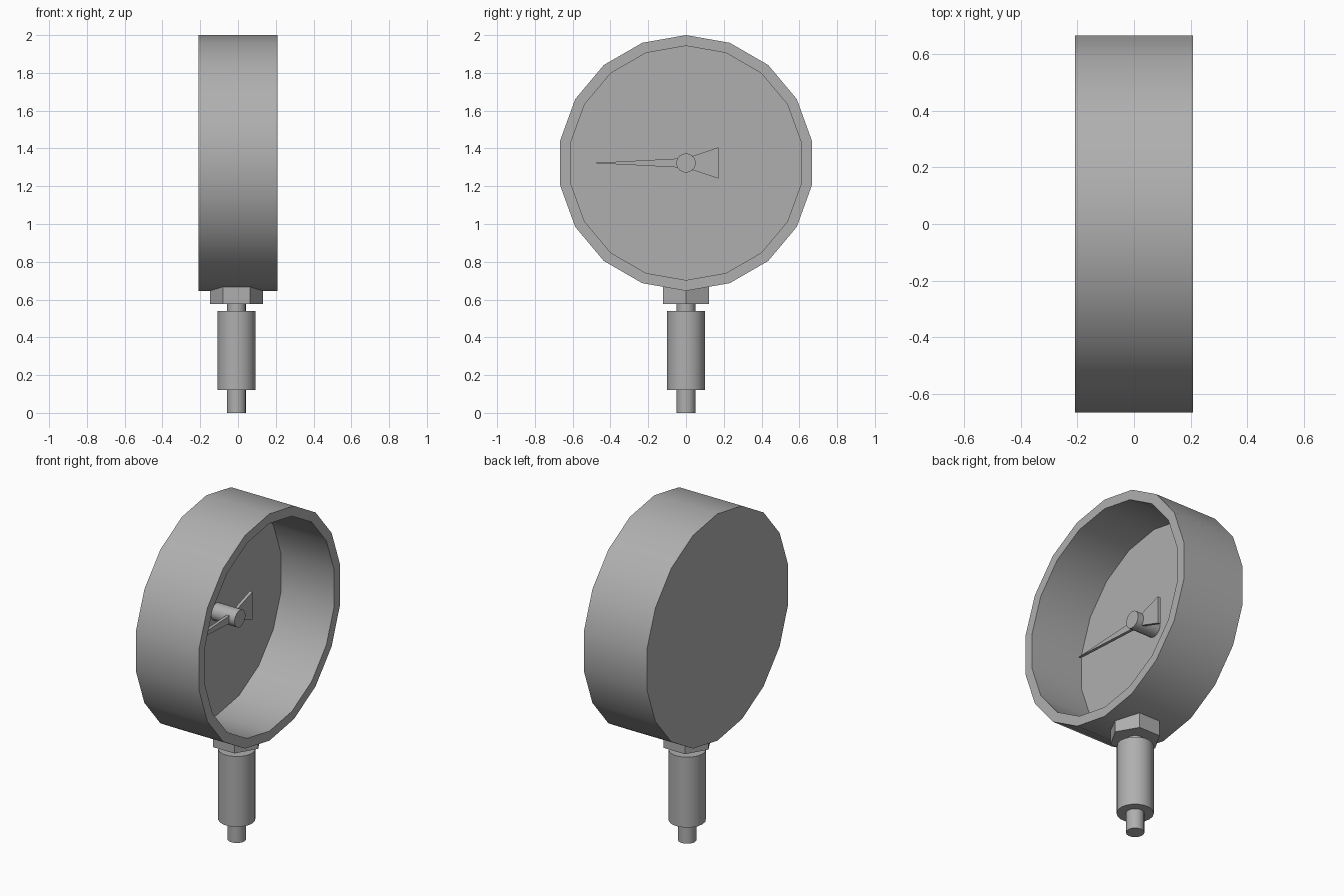
import bpy, bmesh, math
from mathutils import Matrix

if "Cube" in bpy.data.objects:
    bpy.data.objects.remove(bpy.data.objects["Cube"])

CZ = 1.323   # height of the dial centre
SX = -0.008  # x position of the stem axis

# Dark grey metal used on every part
metal = bpy.data.materials.new("dark_grey")
metal.diffuse_color = (0.43, 0.43, 0.43, 1)
metal.use_nodes = True
metal.node_tree.nodes["Principled BSDF"].inputs["Base Color"].default_value = metal.diffuse_color


def finish(bm, name, angle=30):
    bmesh.ops.recalc_face_normals(bm, faces=bm.faces)
    mesh = bpy.data.meshes.new(name)
    bm.to_mesh(mesh)
    bm.free()
    mesh.materials.append(metal)
    ob = bpy.data.objects.new(name, mesh)
    bpy.context.collection.objects.link(ob)
    bpy.ops.object.select_all(action='DESELECT')
    ob.select_set(True)
    bpy.context.view_layer.objects.active = ob
    bpy.ops.object.shade_smooth_by_angle(angle=math.radians(angle))
    return ob


def lathe(name, profile, sides, matrix):
    """Capped solid from (radius, height) rings around local z."""
    bm = bmesh.new()
    rings = []
    for r, h in profile:
        rings.append([bm.verts.new((r * math.cos(2 * math.pi * i / sides),
                                    r * math.sin(2 * math.pi * i / sides), h))
                      for i in range(sides)])
    for a, b in zip(rings, rings[1:]):
        for i in range(sides):
            j = (i + 1) % sides
            bm.faces.new((a[i], a[j], b[j], b[i]))
    bm.faces.new(rings[0])
    bm.faces.new(rings[-1])
    bm.transform(matrix)
    return finish(bm, name)


# Local z -> world x, local x -> world z, so a vertex sits at the top
dial_axis = Matrix(((0, 0, 1, 0), (0, -1, 0, 0), (1, 0, 0, CZ), (0, 0, 0, 1)))
stem_axis = Matrix.Translation((SX, 0, 0))

# Open cup housing with the dial as its floor
lathe("gauge_housing", [(0.677, -0.208), (0.677, 0.208), (0.62, 0.208), (0.62, -0.142)],
      18, dial_axis)

# Hub in the middle of the dial
lathe("needle_hub", [(0.051, -0.143), (0.051, 0.013)], 18, dial_axis)

# Needle: mirrored half outline (y, half height), extruded along x
half = [(-0.05, 0.023), (0.0, 0.025), (0.03, 0.035), (0.172, 0.083)]
outline = [(-0.5, 0.0)] + half + [(y, -z) for y, z in reversed(half)]
bm = bmesh.new()
face = bm.faces.new([bm.verts.new((-0.043, y, CZ + z)) for y, z in outline])
ext = bmesh.ops.extrude_face_region(bm, geom=[face], use_keep_orig=True)
bmesh.ops.translate(bm, vec=(0.018, 0, 0),
                    verts=[v for v in ext["geom"] if isinstance(v, bmesh.types.BMVert)])
finish(bm, "needle")

# Hex nut under the housing
lathe("hex_nut", [(0.141, 0.577), (0.141, 0.69)], 6, stem_axis)

# Stem: thin pin, thick body, thin neck
lathe("stem", [(0.05, 0.0), (0.05, 0.12), (0.101, 0.12), (0.101, 0.54),
               (0.05, 0.54), (0.05, 0.58)], 18, stem_axis)
